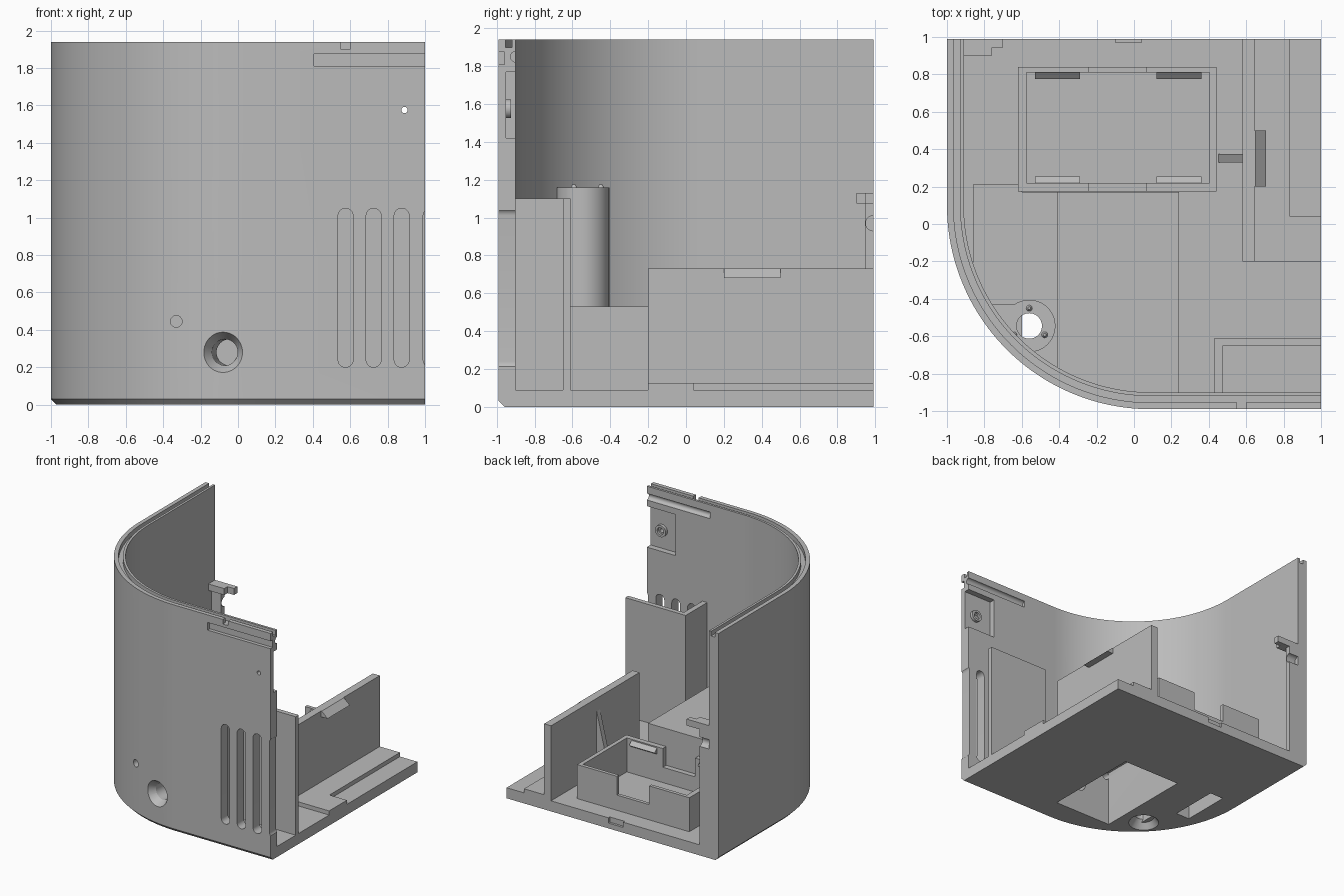
import bpy, bmesh, math
from mathutils import Vector

cube = bpy.data.objects.get("Cube")
if cube:
    bpy.data.objects.remove(cube, do_unlink=True)

grey = bpy.data.materials.new("plain_grey")
grey.use_nodes = True
grey.diffuse_color = (0.5, 0.5, 0.5, 1)
grey.node_tree.nodes["Principled BSDF"].inputs["Base Color"].default_value = (0.5, 0.5, 0.5, 1)

CX, CY, R = 0.09, 0.1, 1.09      # corner arc centre and outer radius
BACK, FLOOR, TOP = 0.99, 0.09, 1.94


def add(name, bm):
    bmesh.ops.recalc_face_normals(bm, faces=bm.faces)
    mesh = bpy.data.meshes.new(name)
    bm.to_mesh(mesh)
    bm.free()
    mesh.materials.append(grey)
    ob = bpy.data.objects.new(name, mesh)
    bpy.context.collection.objects.link(ob)
    return ob


def loft(name, rings):
    """Closed solid through rings with equal point counts."""
    bm = bmesh.new()
    rows = [[bm.verts.new(p) for p in ring] for ring in rings]
    n = len(rows[0])
    for a, b in zip(rows, rows[1:]):
        for i in range(n):
            j = (i + 1) % n
            bm.faces.new((a[i], a[j], b[j], b[i]))
    bm.faces.new(rows[0])
    bm.faces.new(rows[-1])
    return add(name, bm)


def prism(name, pts, z0, z1):
    return loft(name, [[(x, y, z) for x, y in pts] for z in (z0, z1)])


def box(name, x0, x1, y0, y1, z0, z1):
    return prism(name, [(x0, y0), (x1, y0), (x1, y1), (x0, y1)], z0, z1)


def rod(name, start, end, r0, r1=None, seg=40):
    a, b = Vector(start), Vector(end)
    d = b - a
    m = d.to_track_quat('Z', 'Y').to_matrix().to_4x4()
    m.translation = (a + b) / 2
    bm = bmesh.new()
    bmesh.ops.create_cone(bm, cap_ends=True, segments=seg, radius1=r0,
                          radius2=r0 if r1 is None else r1, depth=d.length, matrix=m)
    return add(name, bm)


def wedge(name, profile, axis, a, b):
    """Extrude a (u, z) profile along x or y."""
    make = (lambda t: [(t, u, z) for u, z in profile]) if axis == 'x' else \
           (lambda t: [(u, t, z) for u, z in profile])
    return loft(name, [make(a), make(b)])


def path(o, ext=0.0):
    """Outer plan line inset by o, running from the back end to the side end."""
    r = R - o
    arc = [math.pi + math.pi / 2 * i / 48 for i in range(49)]
    pts = [(CX + r * math.cos(t), CY + r * math.sin(t)) for t in arc]
    return [(CX - r, BACK + ext)] + pts + [(1 + ext, CY - r)]


def area(o, ext=0.0):
    return path(o, ext) + [(1 + ext, BACK + ext)]


def infill(name, x0, x1, y, z0, z1):
    """Solid between a straight line at y and the curved wall."""
    r = R - 0.05
    xs = [x0 + (x1 - x0) * i / 16 for i in range(17)]
    curve = [(x, CY - math.sqrt(r * r - min(0, x - CX) ** 2)) for x in xs]
    return prism(name, [(x0, y)] + curve + [(x1, y)], z0, z1)


def cut(targets, cutter):
    for ob in targets:
        mod = ob.modifiers.new("cut", 'BOOLEAN')
        mod.operation, mod.solver, mod.object = 'DIFFERENCE', 'EXACT', cutter
        bpy.context.view_layer.objects.active = ob
        bpy.ops.object.modifier_apply(modifier=mod.name)
    bpy.data.objects.remove(cutter, do_unlink=True)


# Outer shell: curved wall and base with chamfered lower edge
shell = loft("shell", [[(x, y, z) for x, y in area(o)]
                       for o, z in ((0.03, 0), (0, 0.03), (0, TOP))])
cut([shell], prism("room", area(0.09, 0.2), FLOOR, 2.2))
cut([shell], prism("rim_groove", path(0.035, 0.2) + path(0.07, 0.2)[::-1], 1.9, 2.1))
cut([shell], box("rim_notch", 0.55, 0.6, -1.1, -0.94, 1.9, 2.1))
cut([shell], box("front_groove", 0.405, 1.1, -1.1, -0.96, 1.81, 1.875))
cut([shell], rod("inner_groove", (0.405, -0.9, 1.85), (1.1, -0.9, 1.85), 0.028))
cut([shell], box("sensor_pocket", 0.73, 1.1, -0.95, -0.8, 1.42, 1.77))

# Vent slots with rounded ends
for x in (0.575, 0.725, 0.875, 1.03):
    pts = [(x + 0.04 * math.cos(t), (1.01 if i < 13 else 0.24) + 0.04 * math.sin(t))
           for i, t in enumerate([math.pi * k / 12 for k in range(13)]
                                 + [math.pi * (1 + k / 12) for k in range(13)])]
    cut([shell], wedge("slot", pts, 'y', -1.1, -0.8))

# Ring around the pinhole
ring = rod("pinhole_ring", (0.89, -0.96, 1.575), (0.89, -0.925, 1.575), 0.05)
cut([ring], rod("bore", (0.89, -0.945, 1.575), (0.89, -0.8, 1.575), 0.03))
cut([shell, ring], rod("pinhole", (0.89, -1.1, 1.575), (0.89, -0.8, 1.575), 0.017, seg=16))

# Hollow blocks against the curved wall, and the screw post
main_block = infill("main_block", -0.41, 0.24, 0.17, 0.05, 0.53)
mid_block = infill("middle_block", -0.6, -0.41, 0.17, 0.05, 0.3)
side_block = infill("side_block", -0.86, -0.6, 0.21, 0.05, 0.3)
web = infill("post_web", -0.78, -0.56, -0.43, 0.05, 1.16)
post = rod("screw_post", (-0.56, -0.545, 0.05), (-0.56, -0.545, 1.16), 0.14)
cut([shell, main_block], box("compartment", -0.36, 0.19, -0.75, 0.12, -0.1, 0.48))
cut([shell, side_block], box("lower_slot", -0.8, -0.67, -0.26, 0.17, -0.1, 0.22))
cut([shell, mid_block, web, post],
    rod("screw_hole", (-0.56, -0.545, -0.1), (-0.56, -0.545, 1.3), 0.068))
cut([shell, mid_block, web, post],
    rod("screw_sink", (-0.56, -0.545, -0.01), (-0.56, -0.545, 0.07), 0.13, 0.068))
for deg in (90, 210, 330):
    a = math.radians(deg)
    x, y = -0.56 + 0.095 * math.cos(a), -0.545 + 0.095 * math.sin(a)
    rod("post_pip", (x, y, 1.15), (x, y, 1.175), 0.022, 0.008, 12)

# Front sunk hole and small hole
n = Vector((0.157, 0.987, 0))
p = Vector((-0.08, -0.976, 0.28))
cut([shell, main_block], rod("jack_hole", p - n * 0.05, p + n * 0.3, 0.07))
cut([shell, main_block], rod("jack_sink", p - n * 0.02, p + n * 0.06, 0.12, 0.07))
cut([shell, main_block], rod("led_hole", (-0.33, -1.1, 0.445), (-0.33, -0.7, 0.445), 0.031))

# Vent shield
prism("vent_shield", [(0.43, -0.93), (0.475, -0.93), (0.475, -0.65), (1, -0.65),
                      (1, -0.61), (0.43, -0.61)], 0.07, 1.1)

# Raised floor pad, divider plate, its catch and its brace
prism("floor_pad", [(0.6, -0.2), (1, -0.2), (1, 0.04), (0.835, 0.04), (0.835, BACK),
                    (0.6, BACK)], 0.07, 0.125)
box("divider", 0.58, 0.645, -0.2, BACK, 0.07, 0.73)
wedge("divider_catch", [(0.64, 0.73), (0.65, 0.73), (0.705, 0.68), (0.64, 0.68)], 'y', 0.2, 0.5)
wedge("divider_brace", [(0.45, 0.08), (0.585, 0.08), (0.585, 0.64)], 'y', 0.33, 0.375)

# Open tray with notched walls and four catches
tray = box("tray", -0.62, 0.44, 0.175, 0.84, 0.07, 0.38)
cut([tray], box("tray_inside", -0.575, 0.405, 0.22, 0.81, FLOOR, 0.6))
cut([tray], box("tray_notch", -0.24, 0.065, 0.1, 0.9, 0.22, 0.6))
for x0 in (-0.53, 0.12):
    for wall, d in ((0.81, -1), (0.22, 1)):
        wedge("tray_catch", [(wall - d * 0.01, 0.37), (wall, 0.37), (wall + d * 0.035, 0.34),
                             (wall - d * 0.01, 0.31)], 'x', x0, x0 + 0.24)

# Back edge notch, and hooked rib at the end of the side wall
cut([shell], box("edge_notch", -0.1, 0.04, 0.97, 1.1, 0.045, 0.2))
rib = box("wall_rib", -0.93, -0.82, 0.945, BACK, 0.07, 1.08)
cut([rib], rod("rib_hole", (-1, BACK, 0.97), (-0.7, BACK, 0.97), 0.04))
prism("rib_hook", [(-0.93, 0.9), (-0.76, 0.9), (-0.76, 0.945), (-0.7, 0.945),
                   (-0.7, BACK), (-0.93, BACK)], 1.075, 1.13)

# Smooth curved faces, keep edges sharp
bpy.ops.object.select_all(action='DESELECT')
for ob in bpy.context.scene.objects:
    if ob.type == 'MESH':
        ob.select_set(True)
        bpy.context.view_layer.objects.active = ob
bpy.ops.object.shade_smooth_by_angle(angle=math.radians(30))
